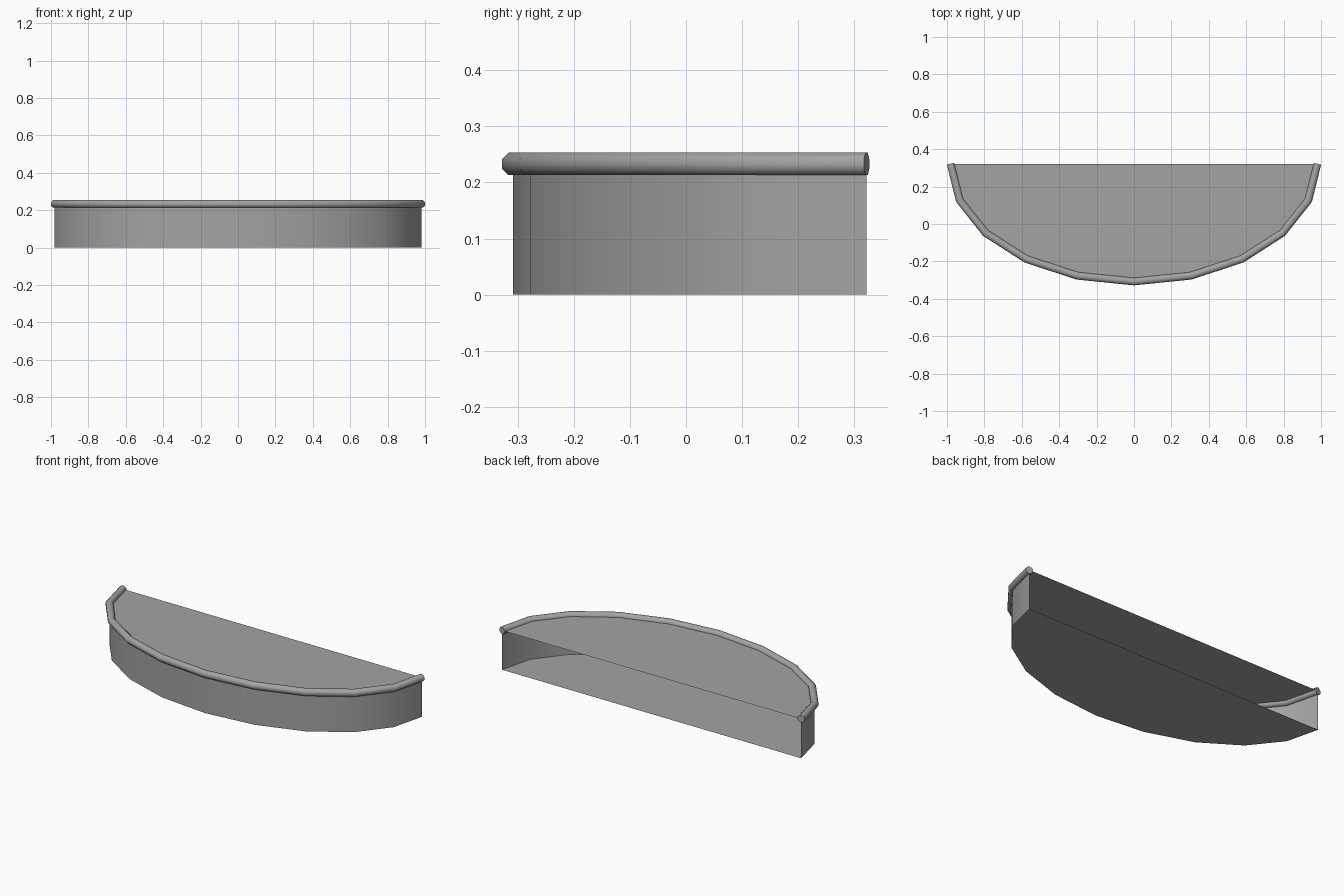
import bpy
import bmesh
import math
from mathutils import Vector

cube = bpy.data.objects.get("Cube")
if cube:
    bpy.data.objects.remove(cube, do_unlink=True)

RX, RY, BACK = 0.981, 0.63, 0.322   # half-ellipse radii and back edge
LID_Z, TUBE = 0.233, 0.02           # lid height and rim half-thickness
STEPS, SIDES = 10, 8

grey = bpy.data.materials.new("plain grey")
grey.use_nodes = True
colour = (0.37, 0.37, 0.37, 1)
grey.diffuse_color = colour
grey.node_tree.nodes["Principled BSDF"].inputs["Base Color"].default_value = colour

# Half-ellipse outline, running from one back corner round the front to the other
path = []
for i in range(STEPS + 1):
    a = math.pi * i / STEPS
    path.append(Vector((-RX * math.cos(a), BACK - RY * math.sin(a), 0)))


def build(name, rings, caps=False, closed=False, smooth=None):
    """Bridge successive rings of points; a single ring makes one flat face."""
    bm = bmesh.new()
    loops = [[bm.verts.new(p) for p in ring] for ring in rings]
    n = len(loops[0])
    for a, b in zip(loops, loops[1:]):
        for j in range(n if closed else n - 1):
            k = (j + 1) % n
            bm.faces.new((a[j], a[k], b[k], b[j]))
    if caps:
        bm.faces.new(loops[0][::-1])
        bm.faces.new(loops[-1])
    elif len(loops) == 1:
        bm.faces.new(loops[0])
    mesh = bpy.data.meshes.new(name)
    bm.to_mesh(mesh)
    bm.free()
    mesh.materials.append(grey)
    obj = bpy.data.objects.new(name, mesh)
    bpy.context.collection.objects.link(obj)
    if smooth:
        bpy.ops.object.select_all(action='DESELECT')
        obj.select_set(True)
        bpy.context.view_layer.objects.active = obj
        bpy.ops.object.shade_smooth_by_angle(angle=math.radians(smooth))
    return obj


up = Vector((0, 0, LID_Z))

# Base, lid and curved wall; the straight back stays open
build("base", [path[::-1]])
build("lid", [[p + up for p in path]])
build("curved_wall", [path, [p + up for p in path]], smooth=30)

# Octagonal rim swept along the top of the wall with mitred corners
rings = []
for i, p in enumerate(path):
    before = (p - path[i - 1]).normalized() if i else None
    after = (path[i + 1] - p).normalized() if i < STEPS else None
    before, after = before or after, after or before
    tangent = (before + after).normalized()
    outward = Vector((tangent.y, -tangent.x, 0)) / tangent.dot(after)
    ring = []
    for j in range(SIDES):
        a = 2 * math.pi * (j + 0.5) / SIDES
        r = TUBE / math.cos(math.pi / SIDES)
        ring.append(p + up + outward * r * math.cos(a) + Vector((0, 0, r * math.sin(a))))
    rings.append(ring)
rim = build("rim", rings, caps=True, closed=True, smooth=60)

# Keep the rim faces pointing outward
bm = bmesh.new()
bm.from_mesh(rim.data)
bmesh.ops.recalc_face_normals(bm, faces=bm.faces)
bm.to_mesh(rim.data)
bm.free()
